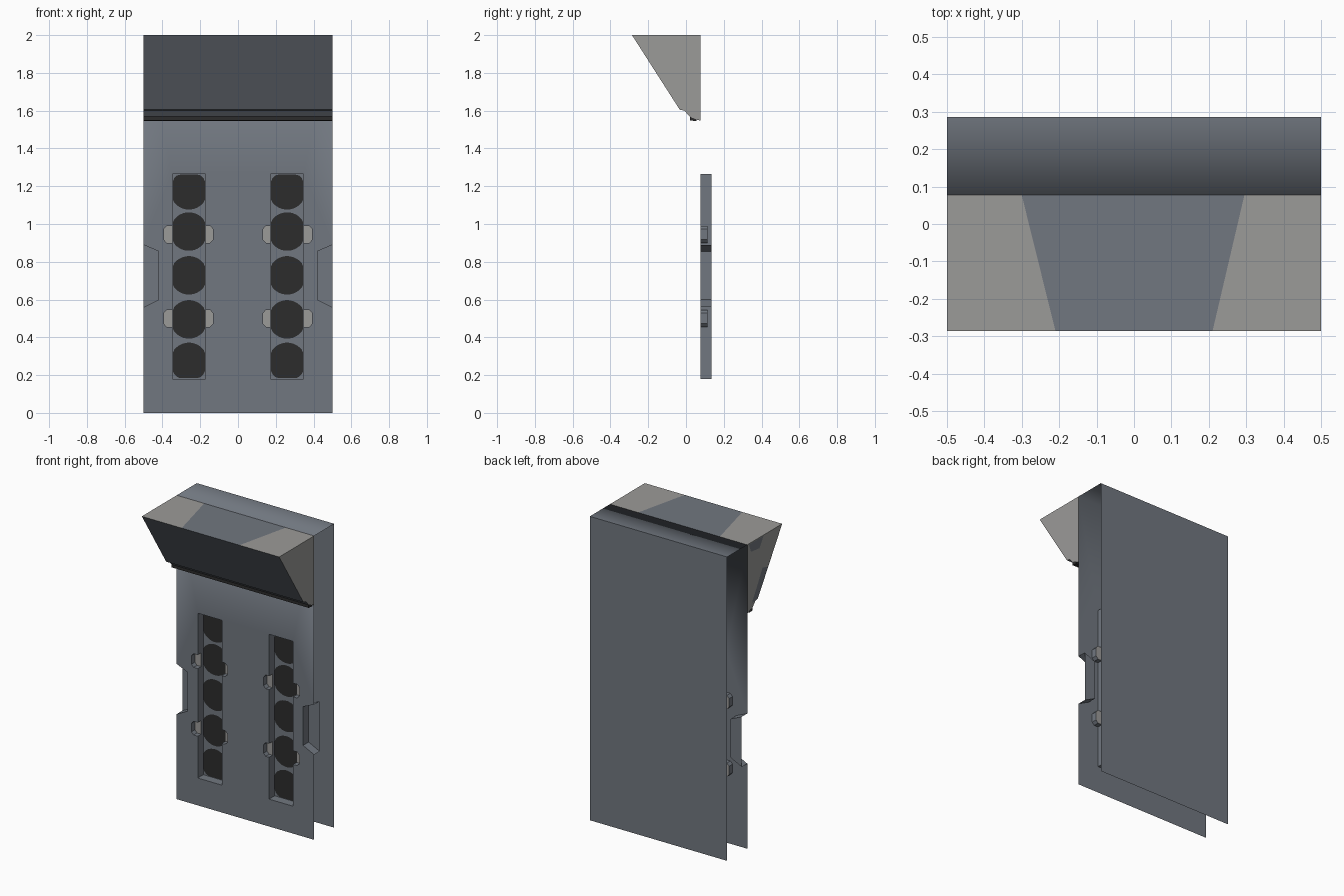
import bpy, bmesh, math

if "Cube" in bpy.data.objects:
    bpy.data.objects.remove(bpy.data.objects["Cube"])


def material(name, rgb):
    m = bpy.data.materials.new(name)
    m.diffuse_color = (*rgb, 1)
    m.use_nodes = True
    m.node_tree.nodes["Principled BSDF"].inputs["Base Color"].default_value = m.diffuse_color
    return m


SLATE = material("slate_blue", (0.165, 0.185, 0.215))
GREY = material("warm_grey", (0.33, 0.325, 0.315))
DARK = material("charcoal", (0.025, 0.025, 0.025))
FRONT, BACK, DEEP, TAB_DEEP = 0.077, 0.286, 0.135, 0.113


def build(name, faces, mats):
    """Object from (points, material index) polygons, welded together."""
    bm = bmesh.new()
    for pts, mi in faces:
        bm.faces.new([bm.verts.new(p) for p in pts]).material_index = mi
    bmesh.ops.remove_doubles(bm, verts=bm.verts, dist=1e-5)
    return finish(name, bm, mats)


def finish(name, bm, mats):
    me = bpy.data.meshes.new(name)
    bm.to_mesh(me)
    bm.free()
    for m in mats:
        me.materials.append(m)
    ob = bpy.data.objects.new(name, me)
    bpy.context.collection.objects.link(ob)
    return ob


def wall(a, b, y0, y1):
    """Quad running back from the line a-b in the front plane."""
    return [(a[0], y0, a[1]), (b[0], y0, b[1]), (b[0], y1, b[1]), (a[0], y1, a[1])]


def flat(pts, y):
    return [(x, y, z) for x, z in pts]


# Slot outline (left-hand slot) with rounded finger tabs on both sides
X0, X1, Z0, Z1 = -0.347, -0.172, 0.18, 1.265
TAB = [(0, -.045), (.03, -.045), (.046, -.028), (.046, .028), (.03, .045), (0, .045)]
right_tabs = [[(X1 + dx - .006 * (dx > 0), z + dz) for dx, dz in TAB] for z in (0.5, 0.945)]
left_tabs = [[(X0 - dx, z - dz) for dx, dz in TAB] for z in (0.945, 0.5)]
slot = [(X0, Z0), (X1, Z0)] + sum(right_tabs, []) + [(X1, Z1), (X0, Z1)] + sum(left_tabs, [])
notch = [(.5, .56), (.42, .6), (.42, .855), (.5, .89)]


def side(pts, s):
    return [(x * s, z) for x, z in pts]


# Front panel with holes, folded smoothly into the top
outer = [(-.5, 0), (.5, 0)] + notch + [(.5, 2), (-.5, 2)] + side(notch, -1)[::-1]
bm = bmesh.new()
for loop in (outer, slot, side(slot, -1)):
    vs = [bm.verts.new(p) for p in flat(loop, FRONT)]
    for i, v in enumerate(vs):
        bm.edges.new((v, vs[i - 1]))
bmesh.ops.triangle_fill(bm, edges=bm.edges[:], use_beauty=True, normal=(0, -1, 0))
for f in bm.faces:
    f.normal_update()
    if f.normal.y > 0:
        f.normal_flip()
bm.verts.ensure_lookup_table()
tl = next(v for v in bm.verts if v.co.z > 1.9 and v.co.x < 0)
tr = next(v for v in bm.verts if v.co.z > 1.9 and v.co.x > 0)
bm.faces.new((tl, tr, bm.verts.new((.5, BACK, 2)), bm.verts.new((-.5, BACK, 2))))
for f in bm.faces:
    f.smooth = True
finish("front_panel", bm, [SLATE])

# Back panel
build("back_panel", [([(.5, BACK, 0), (-.5, BACK, 0), (-.5, BACK, 2), (.5, BACK, 2)], 0)], [SLATE])

for s, label in ((1, "left"), (-1, "right")):
    # Slot liner: walls, floor and grey tab floors
    faces = [(flat(side([(X0, Z0), (X1, Z0), (X1, Z1), (X0, Z1)], s), DEEP), 0)]
    pts = side(slot, s)
    for a, b in zip(pts, pts[1:] + pts[:1]):
        on_tab = any(abs(p[0]) > -X0 + .001 or abs(p[0]) < -X1 - .001 for p in (a, b))
        faces.append((wall(a, b, FRONT, TAB_DEEP if on_tab else DEEP), 0))
    for tab in left_tabs + right_tabs:
        t = side(tab, s)
        faces.append((flat(t, TAB_DEEP), 1))
        faces.append((wall(t[0], t[-1], TAB_DEEP, DEEP), 0))
    build(label + "_slot", faces, [SLATE, GREY])

    # Row of dark discs painted on the slot floor
    discs = []
    for zc in (0.27, 0.495, 0.728, 0.96, 1.178):
        ring = []
        for i in range(32):
            t = 2 * math.pi * (i + .5) / 32
            ring.append((s * (-.26 + max(-.085, min(.085, .1 * math.cos(t)))),
                         max(Z0 + .004, min(Z1 - .004, zc + .102 * math.sin(t)))))
        discs.append((flat(ring, DEEP - .003), 0))
    build(label + "_discs", discs, [DARK])

    # Grip notch in the outer edge
    n = side(notch, -s)
    build(label + "_edge_notch",
          [(wall(a, b, FRONT, DEEP), 0) for a, b in zip(n, n[1:])] + [(flat(n, DEEP), 0)], [SLATE])

# Sloping hood: slate underside, grey ends, grey and slate top
prof = [(-.286, 2), (-.033, 1.605), (-.008, 1.6), (.02, 1.568), (.058, 1.552), (FRONT, 1.547)]
faces = [([(-.5, *a), (-.5, *b), (.5, *b), (.5, *a)], 0) for a, b in zip(prof, prof[1:])]
for x in (-.5, .5):
    faces.append(([(x, y, z) for y, z in prof + [(FRONT, 2)]], 1))
xs = [(-.5, -.5), (-.21, -.3), (.21, .295), (.5, .5)]
for i, ((f0, b0), (f1, b1)) in enumerate(zip(xs, xs[1:])):
    faces.append(([(f0, -.286, 2), (f1, -.286, 2), (b1, FRONT, 2), (b0, FRONT, 2)], 0 if i == 1 else 1))
build("hood", faces, [SLATE, GREY])

# Slate patches on the hood's left end
patches = [[(.06, 1.995), (-.09, 1.995), (-.05, 1.93), (.04, 1.94)],
           [(-.138, 1.775), (-.08, 1.79), (-.03, 1.7), (.03, 1.6), (-.03, 1.605)]]
build("hood_end_patches", [([(-.501, y, z) for y, z in p], 0) for p in patches], [SLATE])

# Dark strip under the hood
strip = [(.02, 1.57), (.02, 1.548), (.055, 1.545), (.055, 1.56)]
faces = [([(-.5, *a), (-.5, *b), (.5, *b), (.5, *a)], 0) for a, b in zip(strip, strip[1:] + strip[:1])]
faces += [([(x, *p) for p in strip], 0) for x in (-.5, .5)]
build("under_hood_strip", faces, [DARK])
